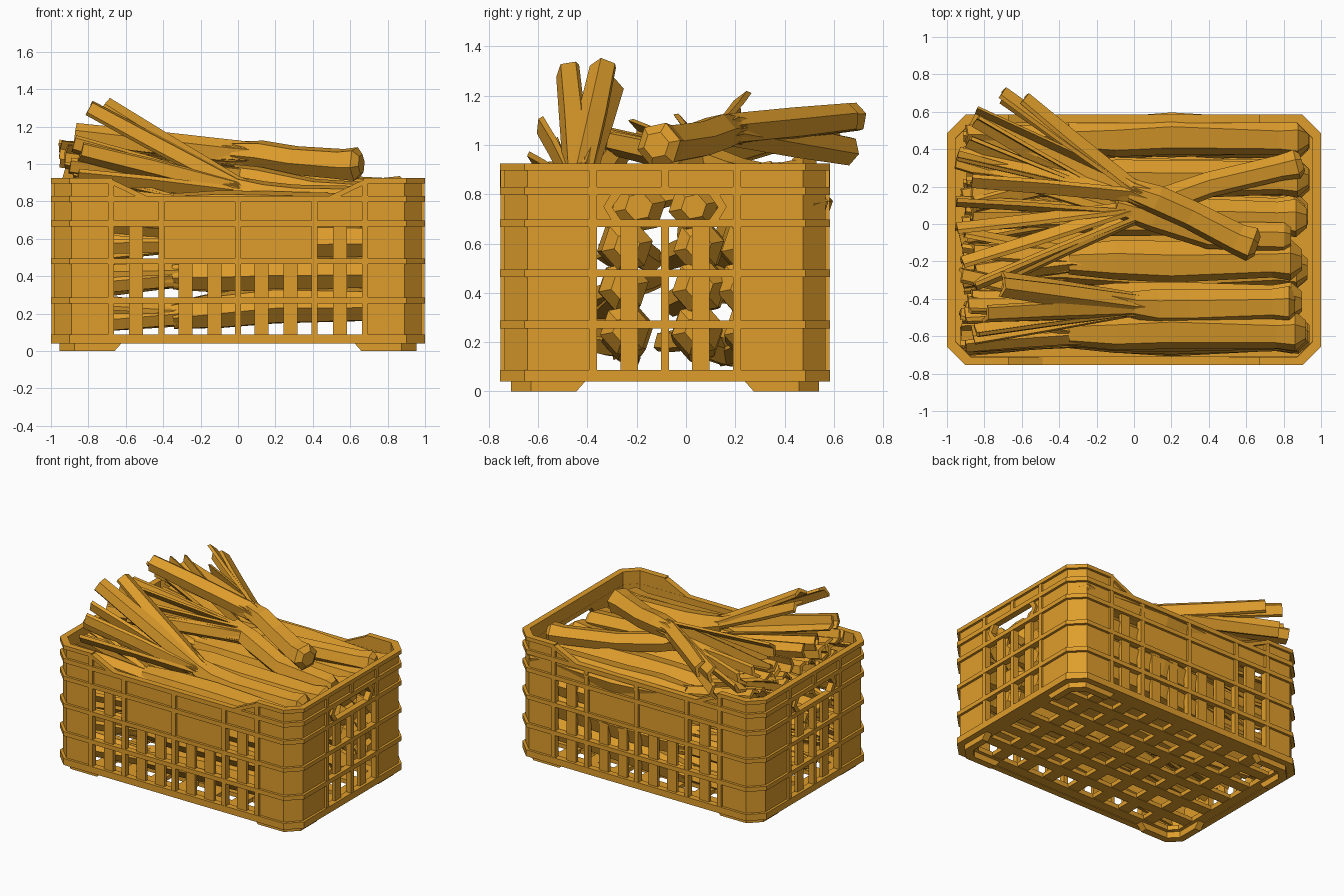
import bpy, bmesh, math, random
from mathutils import Vector

random.seed(4)
if "Cube" in bpy.data.objects:
    bpy.data.objects.remove(bpy.data.objects["Cube"], do_unlink=True)

amber = bpy.data.materials.new("warm_amber")
amber.use_nodes = True
COLOUR = (0.74, 0.34, 0.025, 1)
amber.diffuse_color = COLOUR
amber.node_tree.nodes["Principled BSDF"].inputs["Base Color"].default_value = COLOUR
CY = -0.085                      # crate centre in y


def finish(name, bm):
    bmesh.ops.recalc_face_normals(bm, faces=bm.faces)
    me = bpy.data.meshes.new(name)
    bm.to_mesh(me)
    bm.free()
    me.materials.append(amber)
    ob = bpy.data.objects.new(name, me)
    bpy.context.collection.objects.link(ob)


def loft(bm, rings, wrap=False):
    """Skin equal rings; close with end caps, or back to the first ring."""
    vs = [[bm.verts.new(p) for p in r] for r in rings]
    n = len(vs[0])
    pairs = list(zip(vs, vs[1:])) + ([(vs[-1], vs[0])] if wrap else [])
    for a, b in pairs:
        for i in range(n):
            j = (i + 1) % n
            bm.faces.new((a[i], a[j], b[j], b[i]))
    if not wrap:
        bm.faces.new(vs[0])
        bm.faces.new(vs[-1])


def box(bm, x0, x1, y0, y1, z0, z1):
    loft(bm, [[(x0, y0 + CY, z), (x1, y0 + CY, z), (x1, y1 + CY, z), (x0, y1 + CY, z)]
              for z in (z0, z1)])


def octagon(inset, z):
    x, y, c = 1 - inset, 0.67 - inset, 0.1 - inset * 0.4
    pts = [(x, y - c), (x - c, y), (c - x, y), (-x, y - c),
           (-x, c - y), (c - x, -y), (x - c, -y), (x, c - y)]
    return [(px, py + CY, z) for px, py in pts]


def corner_strip(bm, outer, inset, xs, ys, z0, z1, slope=0):
    """Strip wrapped around each crate corner; xs, ys give its two ends."""
    def ring(ex, ey):
        o, i = outer, outer + inset
        return [(ex, .67 - o), (.9 - o * .6, .67 - o), (1 - o, .57 - o * .6), (1 - o, ey),
                (1 - i, ey), (1 - i, .57 - i * .6), (.9 - i * .6, .67 - i), (ex, .67 - i)]
    for sx in (-1, 1):
        for sy in (-1, 1):
            ends = [(z0, ring(xs, ys)), (z1, ring(xs - slope, ys - slope))]
            loft(bm, [[(sx * x, sy * y + CY, z) for x, y in p] for z, p in ends])


# Solid corner walls and feet
bm = bmesh.new()
corner_strip(bm, 0.018, 0.027, 0.68, 0.29, 0.05, 0.91)
finish("corner_walls", bm)
bm = bmesh.new()
corner_strip(bm, 0.045, 0.05, 0.66, 0.36, 0, 0.045, 0.04)
finish("feet", bm)

# Horizontal ribs running all the way round
BANDS = [(.04, .088), (.255, .287), (.465, .495), (.667, .698), (.797, .83)]
bm = bmesh.new()
for z0, z1 in BANDS:
    loft(bm, [octagon(0, z0), octagon(0, z1), octagon(.046, z1), octagon(.046, z0)], True)
finish("horizontal_ribs", bm)

# Top rim: corners, ends and sloping long-side dips
bm = bmesh.new()
corner_strip(bm, 0, 0.045, 0.67, 0.28, 0.897, 0.925)
for s in (-1, 1):
    x0, x1 = sorted((s * .955, s))
    box(bm, x0, x1, -.3, .3, .897, .925)
    for t in (-1, 1):
        for depth, prof in ((0, ((.69, .925), (.49, .83), (.53, .82), (.69, .897))),
                            (.018, ((.69, .91), (.52, .82), (.69, .82)))):
            loft(bm, [[(s * x, t * y + CY, z) for x, z in prof]
                      for y in (.67 - depth, .625)])
finish("top_rim", bm)

# Vertical ribs, slats and solid panels on the long sides
bm = bmesh.new()
for s in (-1, 1):
    def plate(x0, x1, z0, z1, d=.018):
        y0, y1 = sorted((s * (.67 - d), s * .625))
        box(bm, x0, x1, y0, y1, z0, z1)
    for x in (-.68, -.41, 0, .41, .68):
        plate(x - .016, x + .016, .05, .9 if abs(x) > .5 else .82, .002)
    for x in (-.545, -.28, -.125, .125, .28, .545):
        plate(x - .038, x + .038, .06, .68, .02)
    plate(-.41, .41, .48, .68)
    plate(-.68, .68, .68, .815)
finish("long_side_panels", bm)

# End walls with slats and a six-sided hand hole
bm = bmesh.new()


def hexagon(x, half, tip, z0, z1):
    m = (z0 + z1) / 2
    pts = [(-half, m), (tip - half, z1), (half - tip, z1),
           (half, m), (half - tip, z0), (tip - half, z0)]
    return [(x, y + CY, z) for y, z in pts]


for s in (-1, 1):
    def plate(y0, y1, z0, z1, d=.018):
        x0, x1 = sorted((s * (1 - d), s * .955))
        box(bm, x0, x1, y0, y1, z0, z1)
    for y in (-.292, 0, .292):
        plate(y - .016, y + .016, .05, .68, .002)
        plate(y - .016, y + .016, .82, .9, .002)
    for y in (-.292, .292):
        plate(y - .016, y + .016, .68, .82, .002)
    for y in (-.145, .145):
        plate(y - .035, y + .035, .06, .68, .02)
    plate(-.29, .29, .815, .91)
    b = s * .955
    for a, half, tip in ((s * .982, .29, 0), (s * .998, .25, .035)):
        loft(bm, [hexagon(a, half, tip, .69, .81), hexagon(b, half, tip, .69, .81),
                  hexagon(b, .215, .035, .698, .797), hexagon(a, .215, .035, .698, .797)], True)
finish("end_walls", bm)

# Lattice floor
bm = bmesh.new()
loft(bm, [octagon(.02, .045), octagon(.02, .08), octagon(.12, .08), octagon(.12, .045)], True)
for i in range(-3, 4):
    box(bm, i * .22 - .045, i * .22 + .045, -.6, .6, .05, .08)
for i in range(-2, 3):
    box(bm, -.92, .92, i * .2 - .04, i * .2 + .04, .047, .077)
finish("floor_lattice", bm)


def section(p, d, roll, shape):
    """Place a 2D cross-section at p, square to direction d."""
    side = d.cross(Vector((0, 0, 1))).normalized()
    up = side.cross(d)
    c, s = math.cos(roll), math.sin(roll)
    return [p + side * (u * c - v * s) + up * (u * s + v * c) for u, v in shape]


def vee(w):
    h, t = w * .5, .022
    return [(-w, -h), (0, 0), (w, -h), (w, t - h), (0, t * 1.3), (-w, t - h)]


def leek(name, path, tips, blade=.055):
    """Six-sided stalk along (x, y, z, radius) points, then folded leaves."""
    bm = bmesh.new()
    pts = [Vector(p[:3]) for p in path]
    rings = []
    for i, p in enumerate(pts):
        d = (pts[min(i + 1, len(pts) - 1)] - pts[max(i - 1, 0)]).normalized()
        hexa = [(path[i][3] * math.cos(k * math.pi / 3), path[i][3] * math.sin(k * math.pi / 3))
                for k in range(6)]
        rings.append(section(p, d, .2, hexa))
    loft(bm, rings)
    d0 = (pts[-1] - pts[-2]).normalized()
    for tip in tips:
        tip = Vector(tip)
        # Each leaf leaves the stalk on the side its tip fans towards
        d1 = (tip - pts[-1]).normalized()
        side = d0.cross(Vector((0, 0, 1))).normalized()
        fan = d1 - d0 * d1.dot(d0)
        roll = math.atan2(-fan.dot(side), fan.dot(side.cross(d0))) + random.uniform(-.4, .4)
        off = path[-1][3] * .6
        a = section(pts[-2].lerp(pts[-1], .3), d0, roll, [(u, v + off) for u, v in vee(blade * .9)])
        b = section(pts[-1], (d0 + d1).normalized(), roll, [(u, v + off) for u, v in vee(blade)])
        c = section(pts[-1].lerp(tip, .55), d1, roll, [(u, v + off * .4) for u, v in vee(blade)])
        loft(bm, [a, b, c, section(tip, d1, roll, vee(blade * .9))])
    finish(name, bm)


# Packed leeks lying in layers inside the crate
WIDE, TOP = (-.58, -.25, .05, .25, .46), (-.58, -.4, -.2, .02, .24, .46)
for layer, (z, drop, columns) in enumerate(((.25, .06, WIDE), (.425, .02, WIDE),
                                            (.59, 0, WIDE), (.75, -.02, TOP))):
    for col, y in enumerate(columns):
        r = random.uniform(.1, .115)
        y += random.uniform(-.015, .015)
        x = random.uniform(.89, .94)
        sag = random.uniform(-.02, .02)
        path = [(x, y, z, r * .5), (x - .06, y, z, r), (x - .16, y, z, r * .85),
                (.2, y + sag, z, r), (-.1, y, z - drop / 2, r * .95), (-.35, y, z - drop, r * .7)]
        lift = .13 if layer == 3 else -drop
        tips = [(random.uniform(-.93, -.84), min(.48, max(-.66, y + random.uniform(-.16, .16))),
                 max(.15, z + lift + random.uniform(-.1, .1))) for _ in range(4)]
        leek(f"packed_leek_{layer}_{col}", path, tips)

# Loose leeks crossing on top
leek("top_leek_long",
     [(.66, -.12, 1.0, .055), (.63, -.11, 1.0, .095), (.55, -.08, 1.0, .085),
      (.3, .05, 1.02, .08), (.12, .13, 1.05, .08), (-.02, .18, 1.06, .065)],
     [(-.87, .22, 1.17), (-.86, .28, 1.07), (-.94, .36, 1.06), (-.85, .59, 1.0),
      (-.7, .71, 1.12), (-.58, .68, 1.12), (-.7, .68, .97)], .062)
leek("top_leek_front",
     [(.86, -.43, .8, .06), (.83, -.43, .8, .1), (.74, -.43, .8, .085),
      (.3, -.44, .8, .095), (.12, -.44, .82, .095), (-.02, -.43, .87, .07)],
     [(-.7, -.34, 1.33), (-.79, -.49, 1.31), (-.7, -.3, 1.25),
      (-.84, -.58, 1.06), (-.88, -.45, 1.1), (-.86, -.6, .93), (-.9, -.5, .98)], .058)
leek("top_leek_back",
     [(.9, .33, .86, .05), (.87, .32, .86, .08), (.78, .3, .86, .07),
      (.4, .21, .88, .07), (.15, .12, .91, .075), (0, .06, .93, .06)],
     [(-.85, -.33, 1.02), (-.92, -.2, 1.06), (-.7, -.3, 1.0), (-.95, -.02, 1.08)])
leek("top_leek_middle",
     [(.84, -.07, .82, .05), (.8, -.07, .82, .08), (.4, -.06, .85, .075),
      (.1, .04, .91, .08), (-.1, .1, .95, .06)],
     [(-.95, .34, 1.09), (-.95, .12, 1.03), (-.88, .45, 1.08), (-.84, .56, 1.06)])
